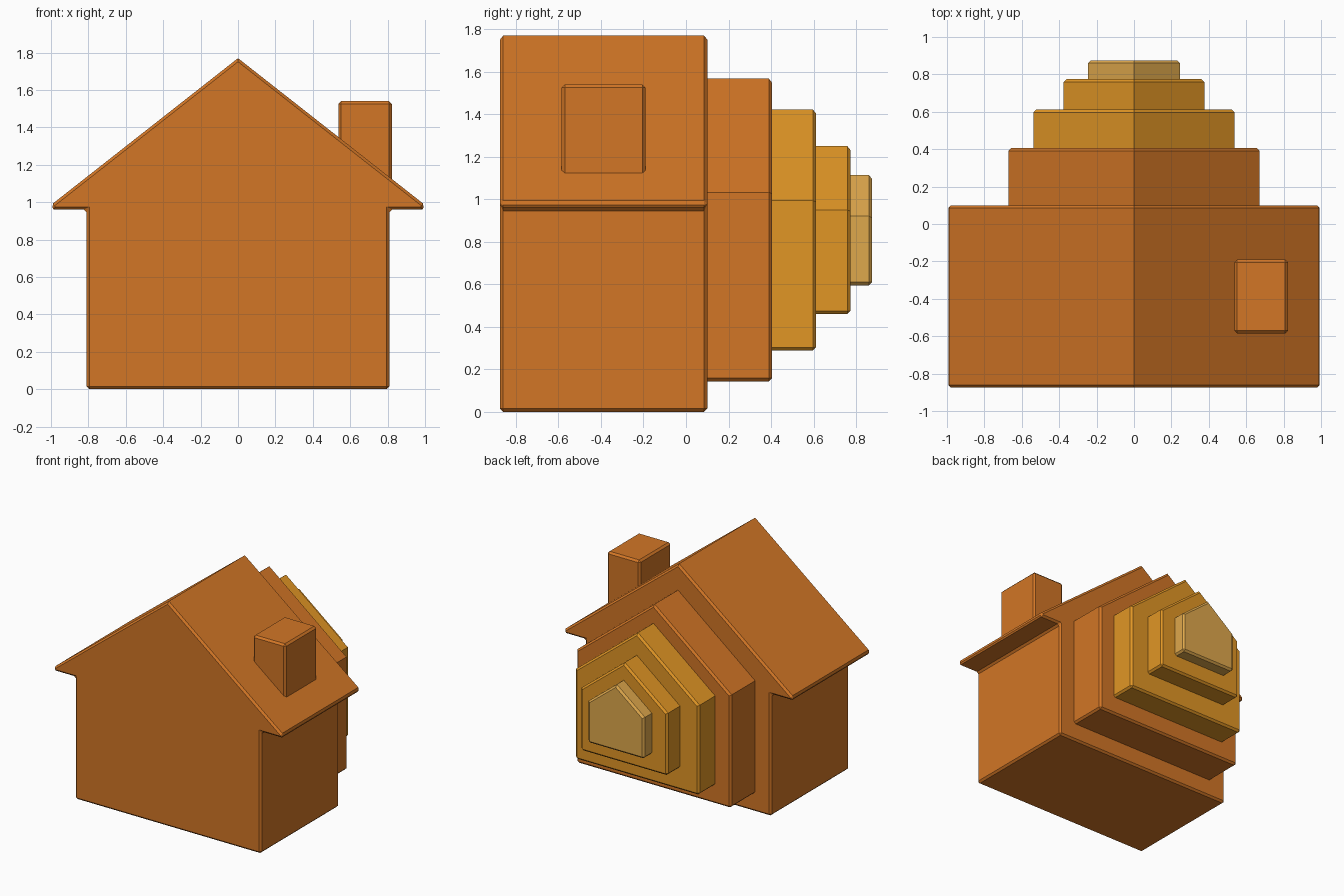
import bpy, bmesh, math

if "Cube" in bpy.data.objects:
    bpy.data.objects.remove(bpy.data.objects["Cube"])


def material(name, rgb):
    m = bpy.data.materials.new(name)
    m.diffuse_color = (*rgb, 1)
    m.use_nodes = True
    m.node_tree.nodes["Principled BSDF"].inputs["Base Color"].default_value = m.diffuse_color
    return m


orange = material("burnt orange", (0.645, 0.181, 0.019))
amber = material("amber", (0.753, 0.305, 0.0185))
sand = material("pale sand", (0.738, 0.392, 0.072))


def prism(name, half, y0, y1, mat, x=0.0):
    """Extrude a mirrored (x, z) half profile along y and bevel its square edges."""
    profile = half + [(-px, pz) for px, pz in reversed(half) if px > 0]
    bm = bmesh.new()
    face = bm.faces.new([bm.verts.new((px, y0, pz)) for px, pz in profile])
    ext = bmesh.ops.extrude_face_region(bm, geom=[face])
    moved = [v for v in ext["geom"] if isinstance(v, bmesh.types.BMVert)]
    bmesh.ops.translate(bm, verts=moved, vec=(0, y1 - y0, 0))
    bmesh.ops.recalc_face_normals(bm, faces=bm.faces)
    mesh = bpy.data.meshes.new(name)
    bm.to_mesh(mesh)
    bm.free()
    mesh.materials.append(mat)
    ob = bpy.data.objects.new(name, mesh)
    ob.location.x = x
    bpy.context.collection.objects.link(ob)
    bev = ob.modifiers.new("bevel", 'BEVEL')
    bev.width = 0.015
    bev.segments = 1
    bev.limit_method = 'ANGLE'
    bev.angle_limit = math.radians(80)
    return ob


# House front block with overhanging eaves
prism("house_body",
      [(0.81, 0.0), (0.81, 0.96), (0.985, 0.96), (1.0, 0.985), (0.0, 1.77)],
      -0.875, 0.10, orange)

# Chimney, sunk into the roof
prism("chimney", [(0.143, 1.0), (0.143, 1.54)], -0.585, -0.19, orange, x=0.68)

# Shrinking gabled steps behind: half width, bottom, apex, back y, colour
steps = [(0.672, 0.143, 1.567, 0.405, orange),
         (0.538, 0.288, 1.422, 0.612, amber),
         (0.377, 0.460, 1.250, 0.774, amber),
         (0.245, 0.595, 1.115, 0.875, sand)]
start = 0.10
for i, (w, low, apex, back, mat) in enumerate(steps, 1):
    prism(f"rear_step_{i}", [(w, low), (w, apex - 0.795 * w), (0.0, apex)],
          start - 0.03, back, mat)
    start = back
